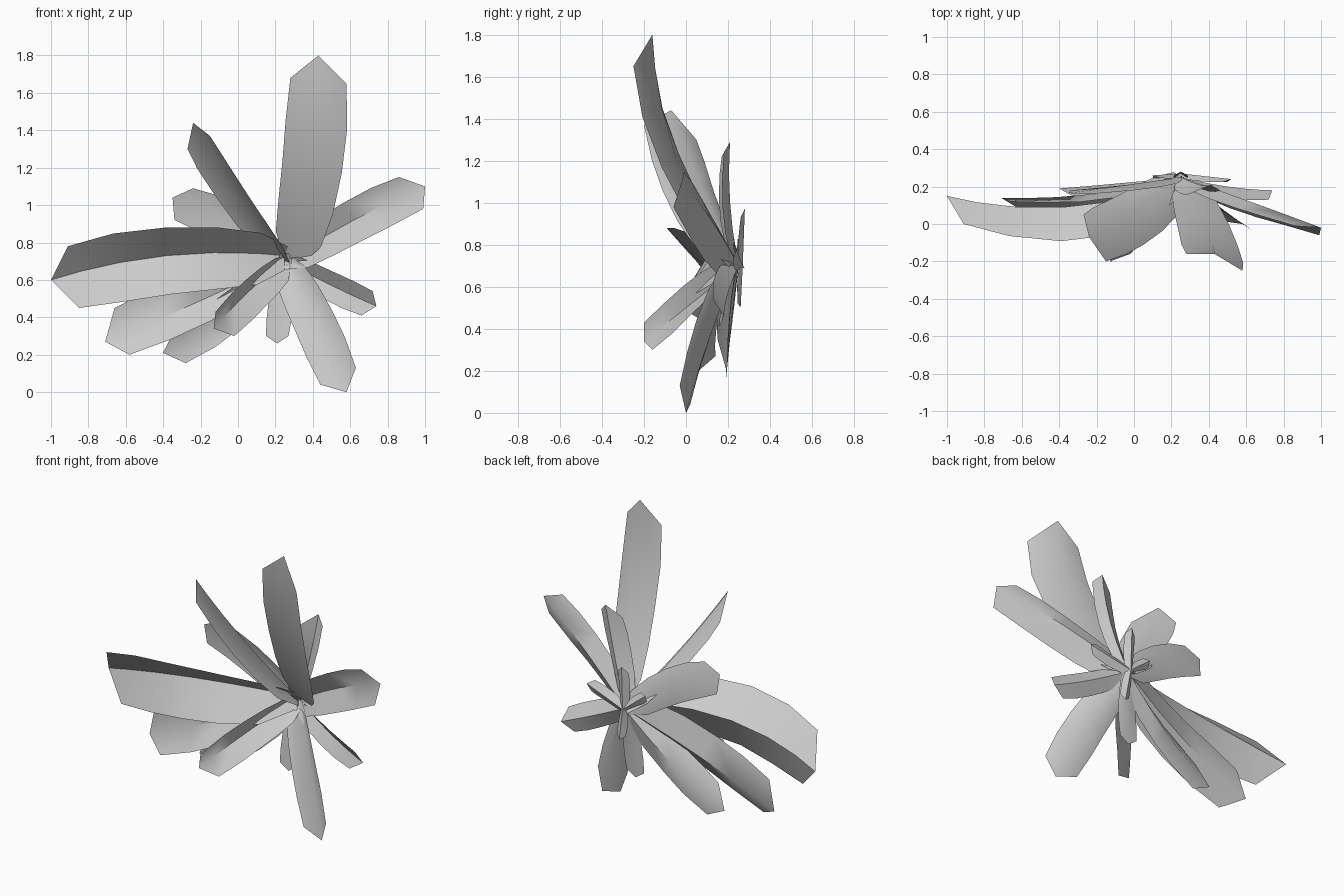
import bpy, math
from mathutils import Vector

cube = bpy.data.objects.get("Cube")
if cube:
    bpy.data.objects.remove(cube, do_unlink=True)

grey = bpy.data.materials.new("leaf_grey")
grey.use_nodes = True
grey.diffuse_color = (0.6, 0.6, 0.6, 1)
grey.node_tree.nodes["Principled BSDF"].inputs["Base Color"].default_value = grey.diffuse_color

CENTRE = Vector((0.25, 0.25, 0.70))
SHOULDER = 0.87
# Along each blade: position, width and how far the edges cup forward
STATIONS = (0, 0.12, 0.3, 0.5, 0.7, SHOULDER)
WIDTHS = (0.4, 0.85, 1, 1.07, 1.1, 1)
CUPS = (0.15, 0.4, 0.4, 0.3, 0.12, 0)


def build_mesh(name, verts, faces):
    """Turn points and faces into a smooth, single-sheet object."""
    mesh = bpy.data.meshes.new(name)
    mesh.from_pydata(verts, [], faces)
    mesh.materials.append(grey)
    obj = bpy.data.objects.new(name, mesh)
    bpy.context.collection.objects.link(obj)
    bpy.ops.object.select_all(action='DESELECT')
    obj.select_set(True)
    bpy.context.view_layer.objects.active = obj
    bpy.ops.object.shade_smooth_by_angle(angle=math.radians(50))


def leaf(name, middle, tip, corner_a, corner_b, base=CENTRE, cupping=0.5):
    """Folded blade: a curved keel with an edge on each side and a pointed end.
    The corners are the two shoulders just before the tip."""
    base, middle, tip = Vector(base), Vector(middle), Vector(tip)

    def keel(t):
        return (base * (1 - t) * (1 - 2 * t) + middle * 4 * t * (1 - t)
                + tip * t * (2 * t - 1))

    sides = [Vector(c) - keel(SHOULDER) for c in (corner_a, corner_b)]

    def edge(side, t, width, cup):
        """Edge point, square to the keel everywhere below the shoulder."""
        offset = side.copy()
        if t < SHOULDER:
            along = (keel(t + 0.05) - keel(t - 0.05)).normalized()
            offset -= along * offset.dot(along)
        offset.y -= side.length * cup * cupping
        return keel(t) + offset * width

    verts, faces = [], []
    for t, width, cup in zip(STATIONS, WIDTHS, CUPS):
        verts += [edge(sides[0], t, width, cup), keel(t), edge(sides[1], t, width, cup)]
    for row in range(len(STATIONS) - 1):
        for col in range(2):
            i = row * 3 + col
            faces.append((i, i + 1, i + 4, i + 3))
    end = len(verts)
    verts.append(tip)
    faces += [(end - 3, end - 2, end), (end - 2, end - 1, end)]
    build_mesh(name, verts, faces)


def small_leaf(name, tip, width, base=CENTRE):
    """Short narrow blade whose shoulders are worked out from its direction."""
    base, tip = Vector(base), Vector(tip)
    along = tip - base
    across = along.cross(Vector((0, 1, 0))).normalized() * width / 2
    forward = Vector((0, -width / 4, 0))
    shoulder = base + along * SHOULDER + forward
    leaf(name, base + along / 2, tip, shoulder + across, shoulder - across, base)


# Large front leaves
leaf("top_leaf", (0.4, -0.05, 1.22), (0.43, -0.16, 1.8),
     (0.28, -0.16, 1.68), (0.58, -0.25, 1.65), base=(0.3, 0.22, 0.72), cupping=-0.4)
leaf("right_side_leaf", (-0.38, 0.09, 0.73), (-1, 0.15, 0.6),
     (-0.91, 0, 0.78), (-0.85, 0.06, 0.45), base=(0.25, 0.22, 0.73), cupping=1)
leaf("lower_right_leaf", (-0.22, 0.16, 0.48), (-0.71, 0.14, 0.27),
     (-0.66, 0.12, 0.45), (-0.58, 0.06, 0.2))
leaf("upper_right_leaf", (-0.02, 0.07, 1.08), (-0.24, -0.07, 1.44),
     (-0.15, -0.2, 1.37), (-0.27, 0.05, 1.3))
leaf("upper_left_leaf", (0.62, 0.12, 0.92), (1, -0.02, 1.1),
     (0.86, -0.01, 1.15), (0.99, -0.06, 0.98))
leaf("bottom_left_leaf", (0.42, 0.12, 0.38), (0.58, 0, 0),
     (0.63, -0.03, 0.13), (0.44, 0.02, 0.04))
leaf("front_leaf", (0.06, 0.05, 0.54), (-0.13, -0.2, 0.34),
     (-0.12, -0.2, 0.43), (-0.02, -0.16, 0.3), cupping=0.8)

# Smaller leaves behind
leaf("back_lower_leaf", (-0.05, 0.22, 0.43), (-0.4, 0.19, 0.21),
     (-0.33, 0.15, 0.35), (-0.28, 0.19, 0.155))
leaf("back_side_leaf", (-0.03, 0.21, 0.92), (-0.35, 0.165, 1.04),
     (-0.24, 0.16, 1.09), (-0.34, 0.18, 0.92))
leaf("back_top_leaf", (0.35, 0.21, 1), (0.41, 0.21, 1.29),
     (0.32, 0.17, 1.22), (0.46, 0.18, 1.24))
leaf("back_left_leaf", (0.5, 0.2, 0.57), (0.74, 0.18, 0.46),
     (0.72, 0.13, 0.54), (0.66, 0.16, 0.41))
leaf("back_bottom_leaf", (0.23, 0.22, 0.46), (0.21, 0.2, 0.26),
     (0.27, 0.2, 0.3), (0.15, 0.2, 0.3))

# Tiny leaves at the very back
BACK = CENTRE + Vector((0, 0.02, 0))
small_leaf("tiny_top_leaf", (0.25, 0.28, 0.97), 0.07, BACK)
small_leaf("tiny_left_leaf", (0.52, 0.24, 0.78), 0.08, BACK)
small_leaf("tiny_bottom_leaf", (0.28, 0.26, 0.5), 0.06, BACK)
small_leaf("tiny_right_leaf", (0.1, 0.26, 0.82), 0.06, BACK)

# Ring of buds in the heart of the rosette
HEART = CENTRE - Vector((0, 0.02, 0))
for n in range(6):
    a = math.tau * n / 6
    reach = Vector((math.cos(a) * 0.04, -0.04, math.sin(a) * 0.05))
    small_leaf(f"bud_{n}", HEART + reach, 0.03, HEART)
